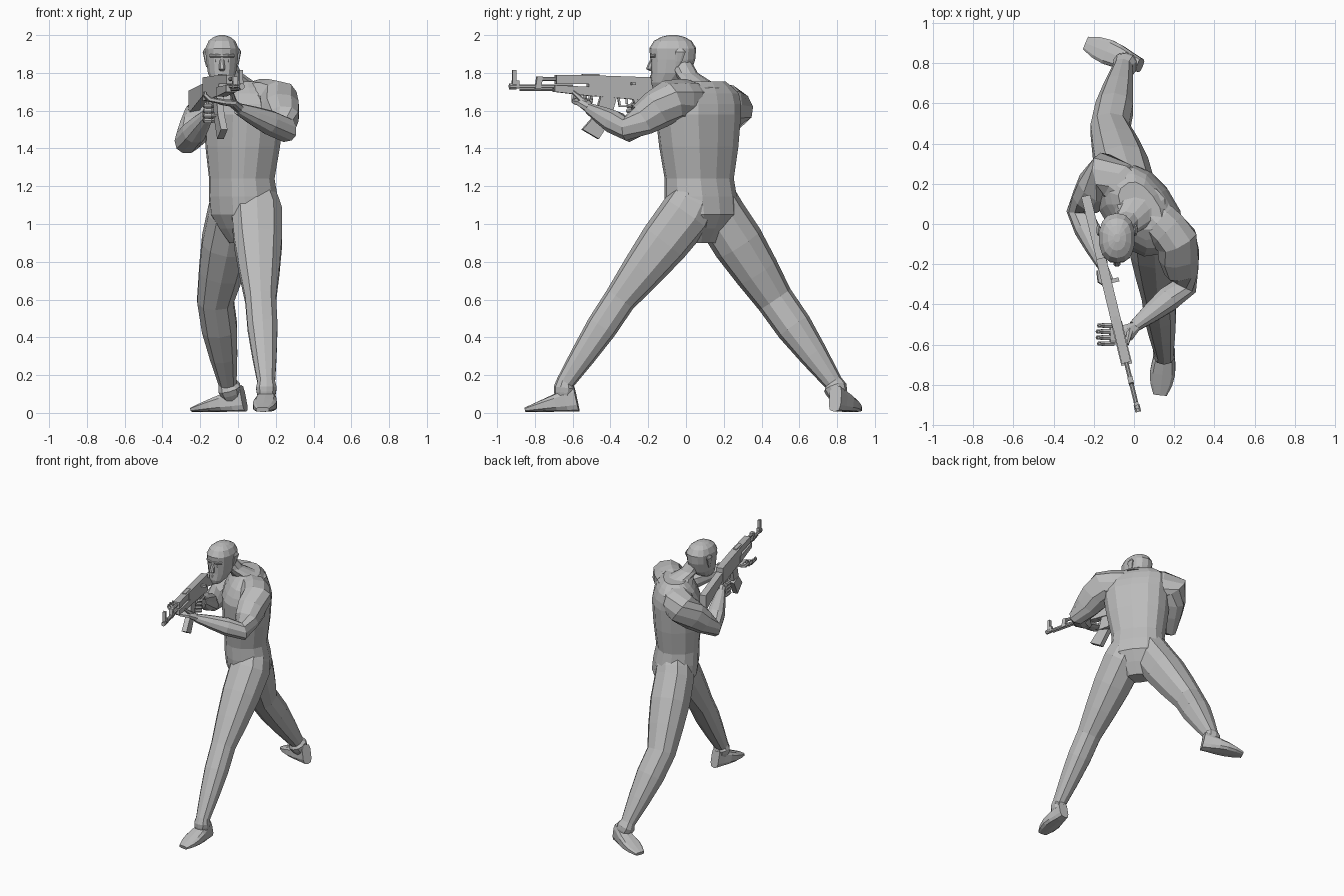
import bpy, bmesh, math
from mathutils import Vector

if "Cube" in bpy.data.objects:
    bpy.data.objects.remove(bpy.data.objects["Cube"])

COLOUR = (.5, .5, .5, 1)
grey = bpy.data.materials.new("plain_grey")
grey.use_nodes = True
grey.diffuse_color = COLOUR
grey.node_tree.nodes["Principled BSDF"].inputs["Base Color"].default_value = COLOUR

ACROSS_X, ALONG_Y, UP = Vector((1, 0, 0)), Vector((0, 1, 0)), Vector((0, 0, 1))


def finish(name, bm):
    """Turn a bmesh into a flat shaded grey object."""
    bmesh.ops.recalc_face_normals(bm, faces=bm.faces)
    mesh = bpy.data.meshes.new(name)
    bm.to_mesh(mesh)
    bm.free()
    mesh.materials.append(grey)
    bpy.context.collection.objects.link(bpy.data.objects.new(name, mesh))


def bridge(bm, loops):
    """Join neighbouring loops of vertices with quads and cap both ends."""
    count = len(loops[0])
    for lower, upper in zip(loops, loops[1:]):
        for k in range(count):
            n = (k + 1) % count
            bm.faces.new((lower[k], lower[n], upper[n], upper[k]))
    bm.faces.new(loops[0])
    bm.faces.new(loops[-1])


def squared(value, power):
    return math.copysign(abs(value) ** power, value)


def loft(name, rings, lateral=ACROSS_X, sides=10, square=.85, level=False):
    """Skin rings of (x, y, z, lateral radius, other radius) along their path."""
    bm = bmesh.new()
    centres = [Vector(ring[:3]) for ring in rings]
    last = len(rings) - 1
    loops = []
    for i, ring in enumerate(rings):
        tangent = centres[min(i + 1, last)] - centres[max(i - 1, 0)]
        tangent = UP if level else tangent.normalized()
        u = (lateral - tangent * lateral.dot(tangent)).normalized()
        v = tangent.cross(u)
        loop = []
        for k in range(sides):
            angle = math.tau * (k + .5) / sides
            offset = u * ring[3] * squared(math.cos(angle), square)
            offset += v * ring[-1] * squared(math.sin(angle), square)
            loop.append(bm.verts.new(centres[i] + offset))
        loops.append(loop)
    bridge(bm, loops)
    finish(name, bm)


def limb(name, joints, muscle=.01, steps=3, **options):
    """Loft through joints, swelling each bone between them by a muscle bulge."""
    rings = []
    for start, end in zip(joints, joints[1:]):
        for step in range(steps):
            t = step / steps
            ring = [a + (b - a) * t for a, b in zip(start, end)]
            swell = muscle * math.sin(math.pi * t ** .7)
            rings.append(ring[:3] + [radius + swell for radius in ring[3:]])
    loft(name, rings + [list(joints[-1])], **options)


# Torso, twisted so the left shoulder leads
limb("torso", [
    (.03, .085, .9, .09, .06), (.035, .085, 1.05, .19, .16), (.02, .07, 1.24, .185, .15),
    (.03, .065, 1.58, .235, .175), (.03, .08, 1.69, .22, .135), (.03, .09, 1.755, .13, .08)],
    muscle=.005, steps=2, lateral=Vector((.6, -.8, 0)), sides=14, square=.8, level=True)
loft("neck", [(.03, .09, 1.72, .13, .1), (0, .045, 1.76, .08), (-.04, 0, 1.8, .062),
              (-.07, -.03, 1.86, .06)], level=True)

# Arms and legs, each rooted inside the torso
limb("left_leg", [(.07, .09, 1.22, .09), (.1, 0, 1.05, .14), (.12, -.35, .6, .085),
                  (.15, -.64, .16, .048), (.15, -.65, .08, .045)])
limb("right_leg", [(.01, .1, 1.22, .09), (-.03, .18, 1.05, .135), (-.12, .47, .6, .1),
                   (-.055, .78, .16, .05), (-.03, .81, .08, .045)], muscle=.014)
limb("left_arm", [(.07, .06, 1.66, .09), (.21, -.08, 1.655, .108), (.25, -.31, 1.5, .066),
                  (0, -.51, 1.61, .03)], lateral=Vector((0, .4, 1)))
limb("right_arm", [(.02, .13, 1.65, .09), (-.14, .25, 1.62, .108), (-.27, .06, 1.44, .066),
                   (-.16, -.2, 1.58, .03)], lateral=UP)


# Feet, tapering from heel to toe
def foot(name, heel, toe, steps=5):
    heel, toe = Vector(heel), Vector(toe)
    rings = []
    for step in range(steps + 1):
        t = step / steps
        height = .06 * (1 - t) + .012
        width = .035 + .03 * math.sin(math.pi * t ** 1.3)
        spot = heel.lerp(toe, t)
        rings.append((spot.x, spot.y, height + .005, width, height))
    loft(name, rings, lateral=(toe - heel).cross(UP).normalized(), square=.6)


foot("left_foot", heel=(.16, -.58, 0), toe=(.13, -.85, 0))
foot("right_foot", heel=(.03, .79, 0), toe=(-.24, .9, 0))

# Head and face
HEAD = Vector((-.085, -.07, 1.89))
loft("head", [(HEAD.x, y, z, width, width * 1.38) for y, z, width in (
    (-.135, 1.72, .03), (-.11, 1.75, .055), (-.08, 1.8, .076), (-.07, 1.87, .086),
    (-.07, 1.93, .09), (-.07, 1.97, .072), (-.07, 1.99, .045), (-.07, 2, .015))],
    sides=14, level=True)


def feature(name, points, flat=1, **options):
    """Small facial part, placed from the middle of the head."""
    loft(name, [(*(HEAD + Vector(point)), radius, radius * flat) for *point, radius in points],
         sides=8, **options)


feature("nose", [(0, -.1, 0, .01), (0, -.12, -.05, .016), (0, -.125, -.07, .018),
                 (0, -.11, -.08, .01)], level=True)
feature("brow", [(-.06, -.09, 0, .01), (-.03, -.112, 0, .01), (.03, -.112, 0, .01),
                 (.06, -.09, 0, .01)], lateral=UP)
feature("mouth", [(-.03, -.095, -.11, .006), (0, -.11, -.11, .011),
                  (.03, -.095, -.11, .006)], lateral=UP)
for side, word in ((1, "left"), (-1, "right")):
    feature(word + "_eye", [(side * .02, -.1, -.025, .008), (side * .03, -.1, -.025, .014),
                            (side * .045, -.09, -.025, .008)], lateral=UP)
    feature(word + "_ear", [(side * .08, .02, -.06, .01), (side * .085, .03, -.03, .02),
                            (side * .092, .04, .02, .03), (side * .088, .04, .04, .012)],
            flat=.35, lateral=ALONG_Y, level=True)

# Left hand cradling the handguard
loft("left_palm", [(.01, -.51, 1.61, .025), (-.03, -.54, 1.64, .02, .045),
                   (-.08, -.555, 1.645, .017, .05), (-.12, -.555, 1.655, .014, .048)],
     lateral=UP, sides=8)
for i in range(4):
    y = -.505 - i * .03
    reach = .012 * math.sin(math.pi * (i + .5) / 4)
    loft(f"left_finger_{i}", [(-.1, y, 1.65, .013), (-.145 - reach, y, 1.66, .013),
                              (-.17 - reach, y, 1.685, .011), (-.165 - reach, y, 1.7, .007)],
         lateral=ALONG_Y, sides=6)
limb("left_thumb", [(-.02, -.53, 1.64, .018), (-.035, -.6, 1.7, .009)], muscle=0, sides=6)

# Right hand holding the pistol grip
loft("right_palm", [(-.165, -.19, 1.57, .025, .03), (-.15, -.23, 1.59, .025, .042),
                    (-.14, -.29, 1.6, .02, .04)], sides=8)
for i in range(4):
    z = 1.625 - i * .026
    loft(f"right_finger_{i}", [(-.175, -.23, z, .013), (-.17, -.285, z, .013),
                               (-.14, -.305, z, .013), (-.11, -.28, z, .01)],
         lateral=UP, sides=6)
limb("right_thumb", [(-.14, -.22, 1.62, .015), (-.105, -.29, 1.635, .009)],
     muscle=0, sides=6)

# Rifle parts, all laid along one slanted aiming line
ACROSS = Vector((.97, .24, 0))


def aim(y, z):
    return Vector((-.206 - .243 * y, y, z))


def block(name, front, back, low, high, width, lean=0, drop=0, shift=0):
    """Box whose bottom may lean forward and whose back end may drop."""
    outline = [aim(front - lean, low), aim(back - lean, low - drop),
               aim(back, high - drop * .4), aim(front, high)]
    bm = bmesh.new()
    bridge(bm, [[bm.verts.new(p + ACROSS * (shift + side * width / 2)) for p in outline]
                for side in (-1, 1)])
    finish(name, bm)


def rod(name, front, back, height, radius):
    loft(name, [(*aim(y, height), radius) for y in (front, back)], sides=8, square=1)


rod("barrel", front=-.93, back=-.6, height=1.728, radius=.012)
rod("muzzle", front=-.935, back=-.9, height=1.728, radius=.016)
rod("gas_tube", front=-.79, back=-.6, height=1.768, radius=.012)
rod("cleaning_rod", front=-.88, back=-.68, height=1.71, radius=.005)
block("gas_block", front=-.79, back=-.76, low=1.715, high=1.78, width=.026, lean=.01)
block("sight_base", front=-.92, back=-.885, low=1.72, high=1.76, width=.022)
block("sight_post", front=-.92, back=-.9, low=1.75, high=1.815, width=.02)
block("upper_handguard", front=-.69, back=-.49, low=1.742, high=1.788, width=.046)
block("lower_handguard", front=-.7, back=-.49, low=1.7, high=1.735, width=.055, drop=.025)
block("rear_sight", front=-.55, back=-.46, low=1.77, high=1.793, width=.026)
block("receiver", front=-.52, back=-.17, low=1.68, high=1.788, width=.05, drop=.03)
block("charging_handle", front=-.3, back=-.28, low=1.735, high=1.75, width=.045, shift=.04)
block("magazine_top", front=-.45, back=-.365, low=1.58, high=1.69, width=.036, lean=.03)
block("magazine_end", front=-.48, back=-.395, low=1.5, high=1.58, width=.036, lean=.07,
      drop=.05)
block("pistol_grip", front=-.285, back=-.235, low=1.54, high=1.67, width=.036, lean=-.04)
block("guard_front", front=-.365, back=-.355, low=1.62, high=1.68, width=.016, lean=-.01)
block("guard_bottom", front=-.355, back=-.26, low=1.62, high=1.628, width=.016)
block("trigger", front=-.32, back=-.308, low=1.635, high=1.68, width=.008)
block("stock", front=-.19, back=.14, low=1.685, high=1.745, width=.046, drop=.1)
